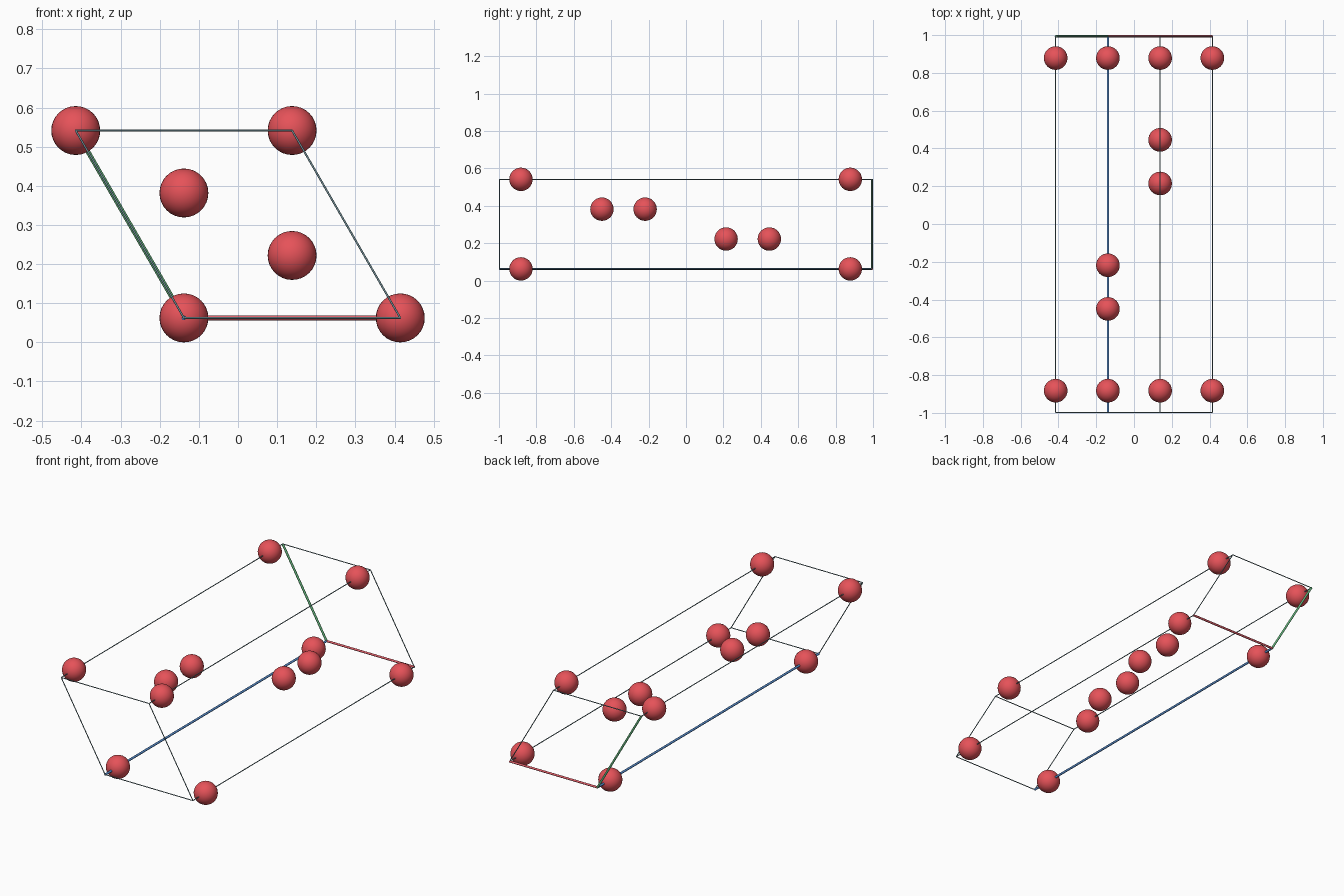
import bpy, math
from mathutils import Vector

if "Cube" in bpy.data.objects:
    bpy.data.objects.remove(bpy.data.objects["Cube"])

ATOM_R, THIN_R, AXIS_R = 0.0625, 0.0025, 0.006


def material(name, rgb):
    m = bpy.data.materials.new(name)
    m.diffuse_color = (*rgb, 1)
    m.use_nodes = True
    m.node_tree.nodes["Principled BSDF"].inputs["Base Color"].default_value = m.diffuse_color
    return m


atom_red = material("atom red", (0.79, 0.085, 0.1))
slate = material("slate edge", (0.2, 0.33, 0.37))
red = material("axis red", (0.79, 0.12, 0.15))
green = material("axis green", (0.13, 0.48, 0.21))
blue = material("axis blue", (0.11, 0.3, 0.68))

# Hexagonal cell: origin at the back, long axis runs to the front
side, length = 0.553, 1.992
origin = Vector((-side / 4, 0.994, ATOM_R))
A = Vector((side, 0, 0))
B = Vector((-side / 2, 0, side * math.sqrt(3) / 2))
C = Vector((0, -length, 0))


def point(u, v, w):
    return origin + A * u + B * v + C * w


def finish(name, mat):
    ob = bpy.context.object
    ob.name = name
    ob.data.materials.append(mat)
    bpy.ops.object.shade_smooth_by_angle(angle=math.radians(50))


def rod(name, p, q, r, mat):
    d = q - p
    bpy.ops.mesh.primitive_cylinder_add(
        vertices=8, radius=r, depth=d.length, location=(p + q) / 2,
        rotation=d.to_track_quat('Z', 'Y').to_euler())
    finish(name, mat)


def atom(u, v, w):
    bpy.ops.mesh.primitive_uv_sphere_add(
        segments=32, ring_count=16, radius=ATOM_R, location=point(u, v, w))
    finish("atom", atom_red)


# Cell edges, with the three at the origin thicker and coloured
for axis, mat, label in ((0, red, "red"), (1, green, "green"), (2, blue, "blue")):
    for i in (0, 1):
        for j in (0, 1):
            start = [i, j]
            start.insert(axis, 0)
            end = start[:]
            end[axis] = 1
            main = i == 0 and j == 0
            rod(label + "_axis" if main else "cell_edge", point(*start), point(*end),
                AXIS_R if main else THIN_R, mat if main else slate)

# Atom pairs around each corner column and the two inner columns
off = 0.058
for u in (0, 1):
    for v in (0, 1):
        atom(u, v, off)
        atom(u, v, 1 - off)
for u, v, w in ((2 / 3, 1 / 3, 1 / 3), (1 / 3, 2 / 3, 2 / 3)):
    atom(u, v, w - off)
    atom(u, v, w + off)
